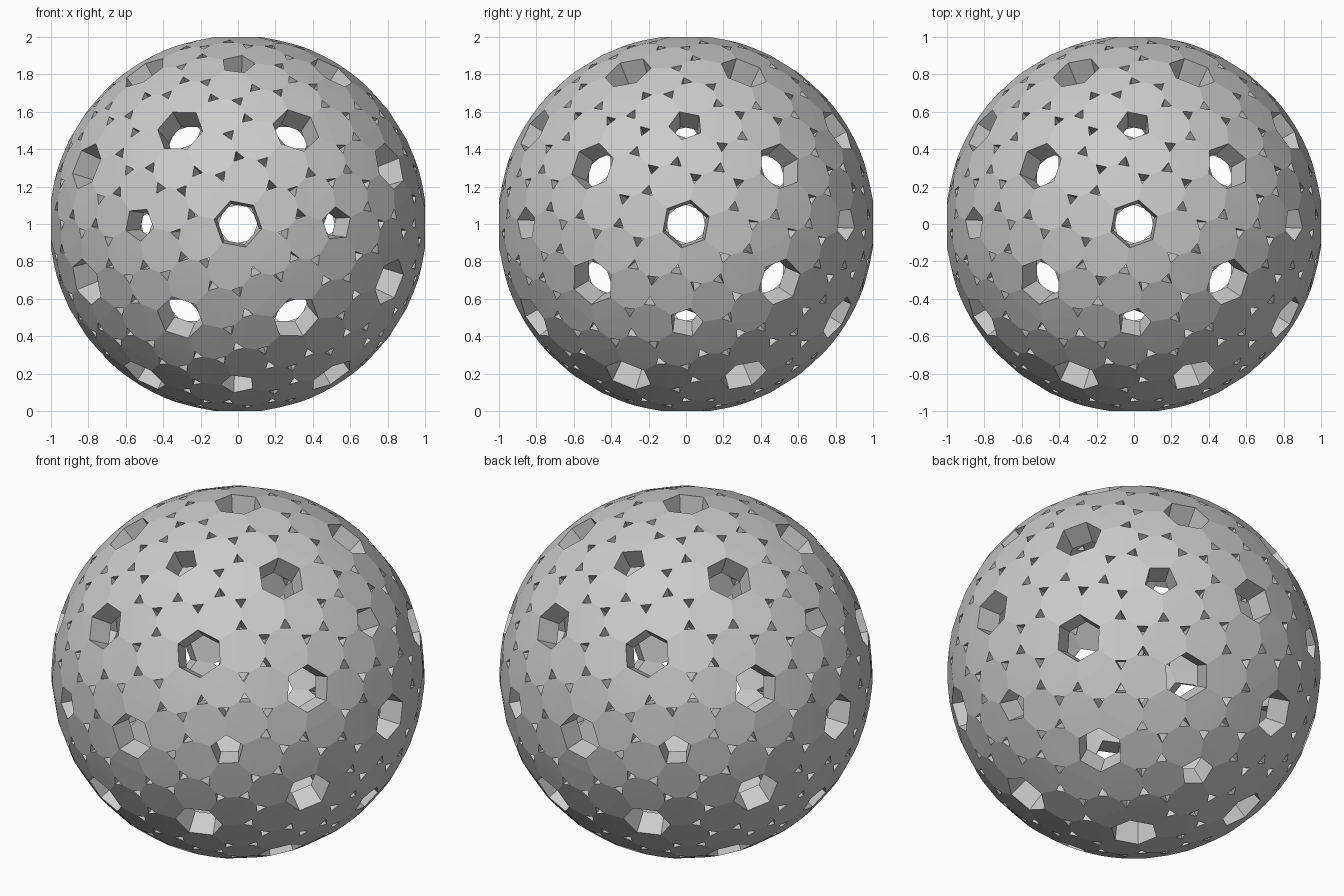
import bpy, bmesh
from math import sqrt
from mathutils import Vector

OUTER = 1.0084      # radius on which all hole corners lie
INNER_SCALE = 0.87  # inner skin relative to outer skin
HOLE_RADIUS = {3: 0.034, 5: 0.092, 6: 0.13}

default = bpy.data.objects.get("Cube")
if default:
    bpy.data.objects.remove(default, do_unlink=True)


def hull_triangles(points):
    """Outward, counter-clockwise triangles (as index tuples) of a convex hull."""
    bm = bmesh.new()
    layer = bm.verts.layers.int.new("id")
    for i, p in enumerate(points):
        bm.verts.new(p)[layer] = i
    bmesh.ops.convex_hull(bm, input=bm.verts[:])
    bmesh.ops.triangulate(bm, faces=bm.faces[:])
    result = []
    for f in bm.faces:
        ids = [v[layer] for v in f.verts]
        a, b, c = (points[i] for i in ids)
        if (b - a).cross(c - a).dot(a + b + c) < 0:
            ids.reverse()
        result.append(tuple(ids))
    bm.free()
    return result


# Large hole centres: icosahedron corners and edge midpoints
phi = (1 + sqrt(5)) / 2
corners = []
for s in (-1, 1):
    for t in (-phi, phi):
        corners += [Vector((s, t, 0)), Vector((0, s, t)), Vector((t, 0, s))]
corners = [c.normalized() for c in corners]
centres = corners + [(a + b).normalized() for i, a in enumerate(corners)
                     for b in corners[:i] if a.dot(b) > 0.4]

# Twisted lattice: three points inside every triangle between the centres
lattice = list(centres)
for tri in hull_triangles(centres):
    for k in range(3):
        a, b, c = (centres[tri[(k + j) % 3]] for j in range(3))
        lattice.append((4 * a + 2 * b + c).normalized())

# Each hole is a centre plus the directions its corners point in
holes = []
fans = {i: [] for i in range(len(centres))}
for tri in hull_triangles(lattice):
    pts = [lattice[i] for i in tri]
    hub = [i for i in tri if i < len(centres)]
    if hub:
        rim = [lattice[i] for i in tri if i != hub[0]]
        fans[hub[0]].append((rim[0] + rim[1]) / 2)
    else:
        mids = [(pts[k] + pts[k - 1]) / 2 for k in range(3)]
        holes.append((sum(pts, Vector()).normalized(), mids))
holes += [(centres[i], mids) for i, mids in fans.items()]

# Hole corners on the sphere
points, owner = [], []
for h, (centre, mids) in enumerate(holes):
    radius = HOLE_RADIUS[len(mids)]
    for m in mids:
        out = (m - centre * m.dot(centre)).normalized()
        points.append(centre * sqrt(OUTER ** 2 - radius ** 2) + out * radius)
        owner.append(h)

# Outer skin with the holes left open
bm = bmesh.new()
verts = [bm.verts.new(p) for p in points]
for tri in hull_triangles(points):
    if len({owner[i] for i in tri}) > 1:
        bm.faces.new([verts[i] for i in tri])

# Inner skin and hole walls
shell = bmesh.ops.extrude_face_region(bm, geom=bm.faces[:], use_keep_orig=True)
for item in shell["geom"]:
    if isinstance(item, bmesh.types.BMVert):
        item.co *= INNER_SCALE
bmesh.ops.recalc_face_normals(bm, faces=bm.faces[:])
bmesh.ops.translate(bm, verts=bm.verts[:], vec=(0, 0, 1))

mesh = bpy.data.meshes.new("perforated_sphere")
bm.to_mesh(mesh)
bm.free()
sphere = bpy.data.objects.new("perforated_sphere", mesh)
bpy.context.collection.objects.link(sphere)

# Plain grey material
grey = bpy.data.materials.new("plain_grey")
grey.use_nodes = True
colour = (0.6, 0.6, 0.6, 1)
grey.diffuse_color = colour
grey.node_tree.nodes["Principled BSDF"].inputs["Base Color"].default_value = colour
mesh.materials.append(grey)
